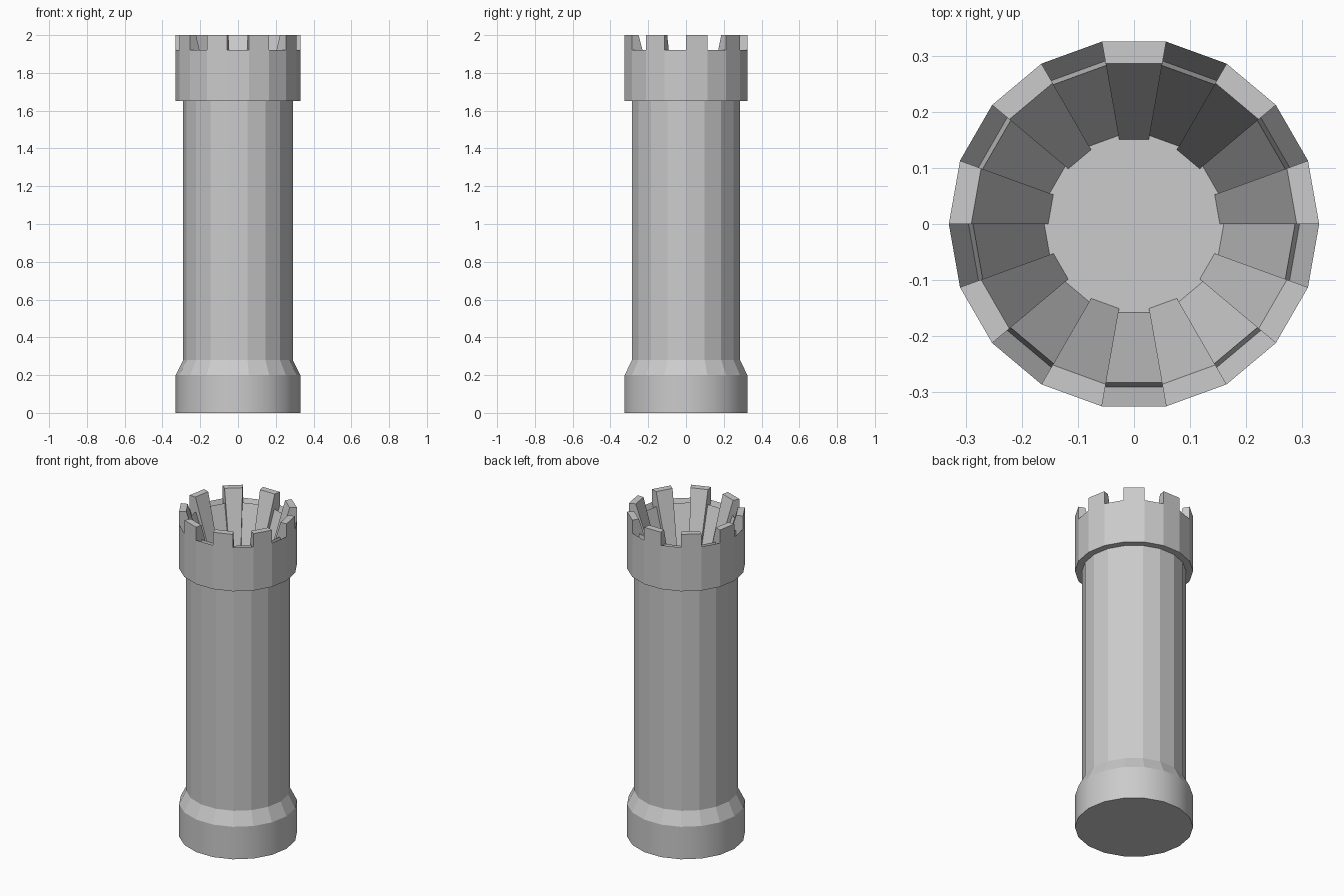
import bpy, bmesh
from math import sin, cos, radians

if "Cube" in bpy.data.objects:
    bpy.data.objects.remove(bpy.data.objects["Cube"])

SIDES = 18
STEP = 360 / SIDES


def at(r, z, i):
    a = radians(i * STEP)
    return (r * cos(a), r * sin(a), z)


def strip(bm, profile, i):
    """Faces of one flat segment following an (r, z) profile."""
    faces = []
    for (r0, z0), (r1, z1) in zip(profile, profile[1:]):
        pts = [at(r0, z0, i), at(r0, z0, i + 1), at(r1, z1, i + 1), at(r1, z1, i)]
        faces.append(bm.faces.new([bm.verts.new(p) for p in pts]))
    return faces


def cap(bm, r, z):
    bm.faces.new([bm.verts.new(at(r, z, i)) for i in range(SIDES)])


def finish(bm, name):
    bmesh.ops.remove_doubles(bm, verts=bm.verts, dist=1e-4)
    bmesh.ops.recalc_face_normals(bm, faces=bm.faces)
    mesh = bpy.data.meshes.new(name)
    bm.to_mesh(mesh)
    bm.free()
    bpy.context.collection.objects.link(bpy.data.objects.new(name, mesh))


# Plinth and shaft
bm = bmesh.new()
for i in range(SIDES):
    faces = strip(bm, [(0.33, 0), (0.33, 0.20), (0.29, 0.28), (0.29, 1.65)], i)
    faces[0].smooth = True
cap(bm, 0.33, 0)
finish(bm, "tower_shaft")

# Battlement head: alternating merlons and grooved gaps round a funnel
under = [(0.29, 1.65), (0.33, 1.65), (0.33, 1.92)]
merlon = [(0.33, 1.92), (0.33, 2.0), (0.29, 2.0), (0.153, 1.55), (0.16, 1.55)]
gap = [(0.33, 1.92), (0.295, 1.83), (0.287, 1.91), (0.16, 1.55)]
side = merlon + gap[:0:-1][1:]
bm = bmesh.new()
for i in range(SIDES):
    strip(bm, under, i)
    strip(bm, gap if i % 2 else merlon, i)
    # Merlon flank, where the two profiles differ
    bm.faces.new([bm.verts.new(at(r, z, i)) for r, z in side])
# Funnel floor
cap(bm, 0.16, 1.55)
finish(bm, "battlement_head")
